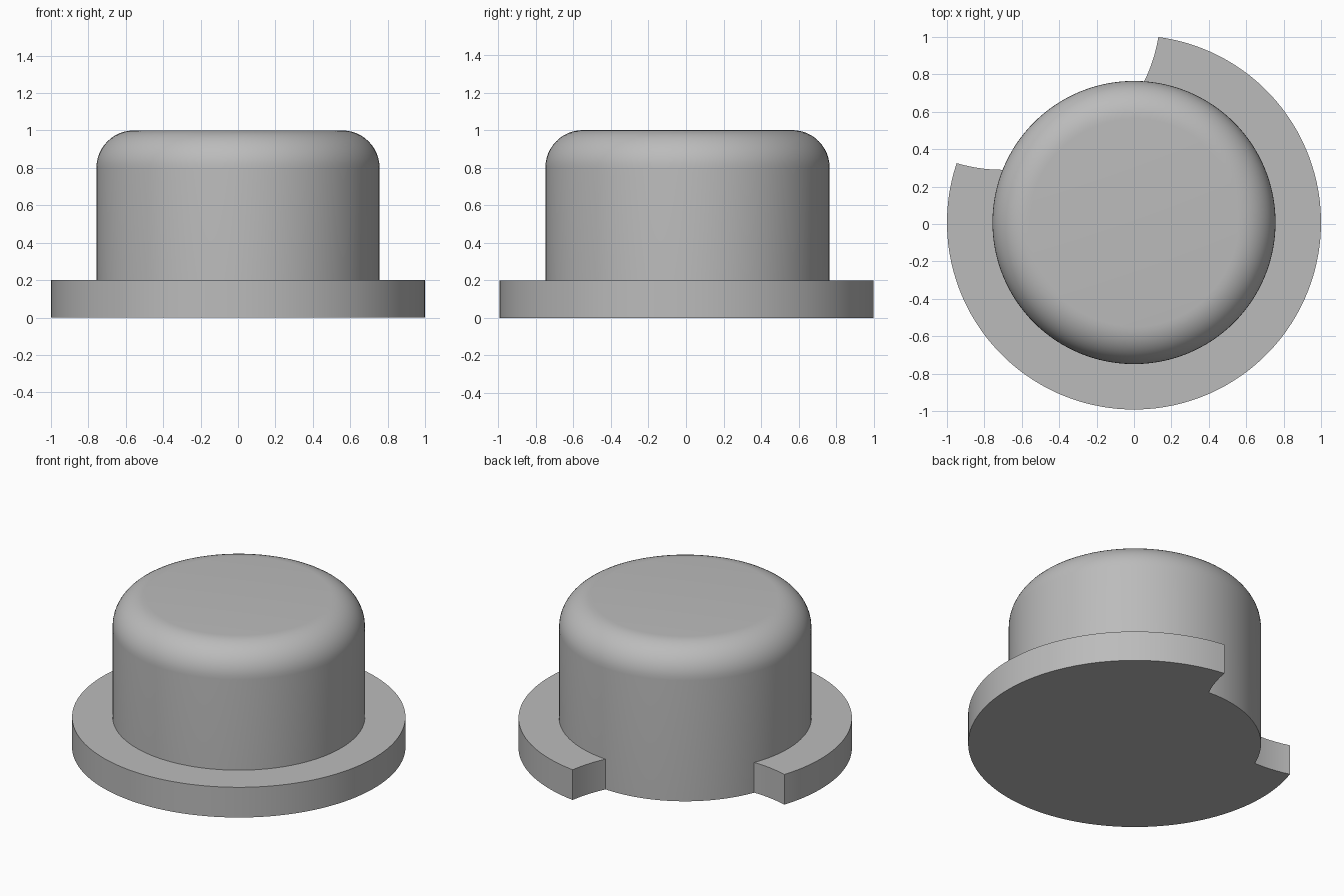
import bpy, bmesh
from math import cos, sin, pi, radians, atan2, hypot, acos
from mathutils import Vector

if "Cube" in bpy.data.objects:
    bpy.data.objects.remove(bpy.data.objects["Cube"], do_unlink=True)

CENTRE_Y = 0.008
BODY_R, BODY_H, FILLET = 0.757, 1.0, 0.2
FLANGE_R, FLANGE_H = 1.0, 0.2
NOTCH_DIR, NOTCH_DIST, NOTCH_R = radians(122), 1.33, 0.846

grey = bpy.data.materials.new("plain grey")
grey.use_nodes = True
COLOUR = (0.5, 0.5, 0.5, 1)
grey.diffuse_color = COLOUR
grey.node_tree.nodes["Principled BSDF"].inputs["Base Color"].default_value = COLOUR


def finish(bm, name):
    """Turn a bmesh into a smooth-shaded object with crisp edges."""
    bmesh.ops.recalc_face_normals(bm, faces=bm.faces)
    mesh = bpy.data.meshes.new(name)
    bm.to_mesh(mesh)
    bm.free()
    mesh.materials.append(grey)
    obj = bpy.data.objects.new(name, mesh)
    obj.location.y = CENTRE_Y
    bpy.context.collection.objects.link(obj)
    bpy.ops.object.select_all(action="DESELECT")
    obj.select_set(True)
    bpy.context.view_layer.objects.active = obj
    bpy.ops.object.shade_smooth_by_angle(angle=radians(30))
    return obj


def arc(cx, cy, r, start, end, steps):
    """Points along a circular arc, both ends included."""
    angles = [start + (end - start) * i / steps for i in range(steps + 1)]
    return [Vector((cx + r * cos(a), cy + r * sin(a), 0)) for a in angles]


# Round cap: cylinder with a filleted top edge
bm = bmesh.new()
bmesh.ops.create_cone(bm, cap_ends=True, segments=128, radius1=BODY_R,
                      radius2=BODY_R, depth=BODY_H)
bmesh.ops.translate(bm, vec=(0, 0, BODY_H / 2), verts=bm.verts)
top_edges = [e for e in bm.edges if all(v.co.z > BODY_H / 2 for v in e.verts)]
bmesh.ops.bevel(bm, geom=top_edges, offset=FILLET, segments=12,
                profile=0.5, affect="EDGES")
finish(bm, "round_cap")


def notch_half_angle(r):
    """Angle from the notch axis to where the notch circle meets radius r."""
    return acos((r * r + NOTCH_DIST ** 2 - NOTCH_R ** 2) / (2 * r * NOTCH_DIST))


# Flange: ring around the cap, opened by a round notch at the back
inner_r = BODY_R - 0.002
outer_half, inner_half = notch_half_angle(FLANGE_R), notch_half_angle(inner_r)
nx, ny = NOTCH_DIST * cos(NOTCH_DIR), NOTCH_DIST * sin(NOTCH_DIR)


def notch_side(sign):
    """Curved end of the flange, from the outer rim to the cap."""
    ends = []
    for r, half in ((FLANGE_R, outer_half), (inner_r, inner_half)):
        a = NOTCH_DIR + sign * half
        ends.append(atan2(r * sin(a) - ny, r * cos(a) - nx))
    return arc(nx, ny, NOTCH_R, ends[0], ends[1], 10)


outline = arc(0, 0, FLANGE_R, NOTCH_DIR + outer_half,
              NOTCH_DIR + 2 * pi - outer_half, 100)
outline += notch_side(-1)[1:]
outline += arc(0, 0, inner_r, NOTCH_DIR + 2 * pi - inner_half,
               NOTCH_DIR + inner_half, 100)[1:]
outline += notch_side(1)[::-1][1:-1]

bm = bmesh.new()
base = bm.faces.new([bm.verts.new(p) for p in outline])
extruded = bmesh.ops.extrude_face_region(bm, geom=[base], use_keep_orig=True)
raised = [g for g in extruded["geom"] if isinstance(g, bmesh.types.BMVert)]
bmesh.ops.translate(bm, vec=(0, 0, FLANGE_H), verts=raised)
finish(bm, "notched_flange")
